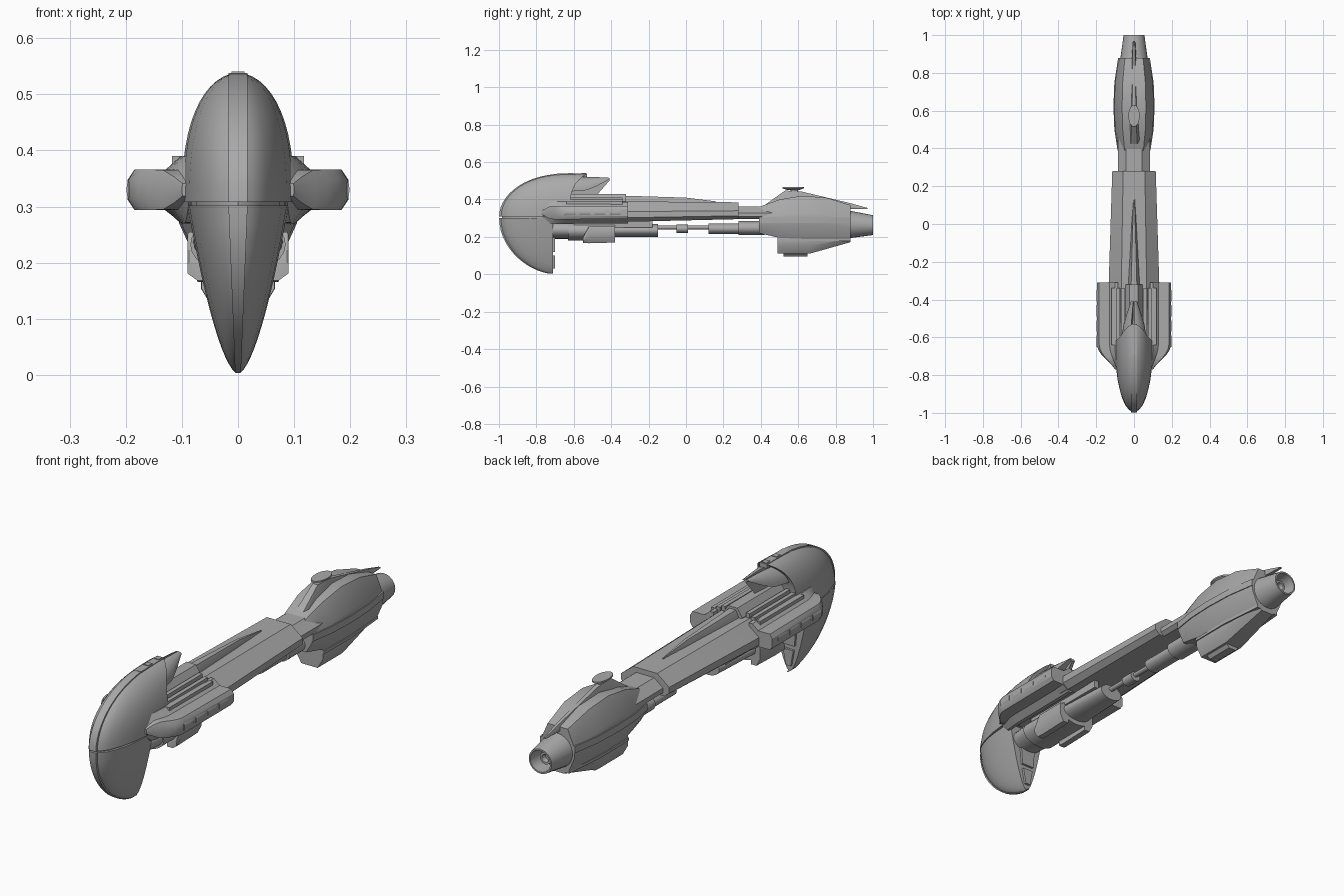
import bpy, bmesh, math

default_cube = bpy.data.objects.get("Cube")
if default_cube:
    bpy.data.objects.remove(default_cube, do_unlink=True)

hull_grey = bpy.data.materials.new("hull grey")
hull_grey.use_nodes = True
colour = (.4, .4, .4, 1)
hull_grey.diffuse_color = colour
hull_grey.node_tree.nodes["Principled BSDF"].inputs["Base Color"].default_value = colour


def finish(name, bm):
    """Turn a bmesh into a shaded object with the hull material."""
    bmesh.ops.recalc_face_normals(bm, faces=bm.faces)
    mesh = bpy.data.meshes.new(name)
    bm.to_mesh(mesh)
    bm.free()
    mesh.materials.append(hull_grey)
    obj = bpy.data.objects.new(name, mesh)
    bpy.context.collection.objects.link(obj)
    bpy.ops.object.select_all(action="DESELECT")
    obj.select_set(True)
    bpy.context.view_layer.objects.active = obj
    bpy.ops.object.shade_smooth_by_angle(angle=math.radians(32))


def loft(name, ring, stations, upright=False):
    """Skin a unit ring through stations of (position, width, low, high)."""
    bm = bmesh.new()
    loops = []
    for position, width, low, high in stations:
        loop = []
        for u, v in ring:
            across = low + v * (high - low)
            x = u * width
            place = (x, across, position) if upright else (x, position, across)
            loop.append(bm.verts.new(place))
        loops.append(loop)
    for first, second in zip(loops, loops[1:]):
        for i in range(len(ring)):
            bm.faces.new((first[i - 1], first[i], second[i], second[i - 1]))
    bm.faces.new(loops[0])
    bm.faces.new(loops[-1])
    finish(name, bm)


def spread(value, count):
    return list(value) if isinstance(value, tuple) else [value] * count


def mirrored(section):
    return section + [(-u, v) for u, v in reversed(section) if u > 0]


def skin(name, section, along, width, low, high, upright=False):
    """Build one centred part; single values hold along its whole length."""
    values = [spread(value, len(along)) for value in (width, low, high)]
    loft(name, mirrored(section), list(zip(along, *values)), upright)


def skin_pair(name, section, inner, along, width, low, high):
    """Build a left and a right part, starting at the inner x."""
    values = [spread(value, len(along)) for value in (width, low, high)]
    for label, side in (("left", 1), ("right", -1)):
        stations = []
        for position, reach, bottom, top in zip(along, *values):
            stations.append((position, side, bottom, top, reach))
        bm = bmesh.new()
        loops = [[bm.verts.new((s * (inner + u * reach), y, bottom + v * (top - bottom)))
                  for u, v in section] for y, s, bottom, top, reach in stations]
        for first, second in zip(loops, loops[1:]):
            for i in range(len(section)):
                bm.faces.new((first[i - 1], first[i], second[i], second[i - 1]))
        bm.faces.new(loops[0])
        bm.faces.new(loops[-1])
        finish(label + "_" + name, bm)


def chamfered(low, high):
    """Half section with its lower and upper corners cut."""
    return [(0, 0), (1 - low, 0), (1, low), (1, 1 - high), (1 - high, 1), (0, 1)]


def rounded(steps):
    """Half circle from bottom to top."""
    turns = [math.pi * i / steps for i in range(1, steps)]
    arc = [(math.sin(turn), (1 - math.cos(turn)) / 2) for turn in turns]
    return [(0, 0)] + arc + [(0, 1)]


# Shared sections
box = [(0, 0), (1, 0), (1, 1), (0, 1)]
disc = rounded(12)
body_section = chamfered(.2, .5)
rear_section = chamfered(.35, .4)
keel_section = chamfered(.4, .05)
bow_section = [(u, v * 1.8) for u, v in disc if v <= .5] + [(1, 1), (0, 1)]
pod_upper = [(0, 1), (.15, 1), (.4, .8), (.9, .8), (1, .65)]
pod_section = pod_upper + [(u, 1 - v) for u, v in reversed(pod_upper)]

# Bow: two shells meeting at a seam, each narrowing away from it
seam = .305


def lower_slice(t):
    front = -.71 - .286 * (1 - t * t) ** .6
    return seam - .003 - .3 * t, .09 * (1 - t) ** .6, front, -.71


def upper_slice(t):
    front = -.65 - .346 * math.sqrt(1 - t * t)
    width = .1 * math.sqrt(1 - t ** 2.5)
    return seam + .003 + .23 * t, width, front, -.62 + .09 * t ** 4


steps = 14
for label, slice_at in (("lower", lower_slice), ("upper", upper_slice)):
    slices = [slice_at(math.sin(math.pi / 2 * i / steps) * .996) for i in range(steps + 1)]
    loft(label + "_bow_shell", mirrored(bow_section), slices, upright=True)
    ridge = [(z, min(width, .017 if label == "upper" else z / 25 + .005), front - .003, front + .03)
             for z, width, front, back in slices]
    loft(label + "_bow_ridge", mirrored(box), ridge, upright=True)
skin("bow_seam_core", bow_section, (seam - .01, seam + .01), .086, -.985, -.65, upright=True)

# Crown strip with two hatches and the swept hood behind it
skin("crown_plate", box, (-.69, -.53), .017, .52, .538)
for y in (-.63, -.56):
    skin("crown_hatch", box, (y, y + .025), .012, .53, .541)
skin("crown_hood", disc[6:] + [(0, 0)], (-.62, -.53, -.48, -.41),
     (.07, .055, .04, .016), (.37, .38, .42, .5), (.515, .52, .52, .516))

# Notched back of the lower bow
skin("bow_back_spine", box, (.03, .1), (.012, .025), -.73, -.7, upright=True)
skin("bow_back_block", box, (.12, .24), (.03, .04), -.73, -.7, upright=True)

# Side pods: blunt noses opening out to a constant section, with studs
nose = [i / 6 for i in range(7)]
pod_half = [.06 * min(1, .3 + 2 * t) for t in nose] + [.057]
skin_pair("side_pod", pod_section, .085,
          tuple(-.77 + .13 * t for t in nose) + (-.31,),
          tuple(.015 + .095 * math.sin(t * math.pi / 2) ** 1.3 for t in nose) + (.112,),
          tuple(.33 - half for half in pod_half),
          tuple(.33 + half for half in pod_half))
for i in range(4):
    y = -.65 + .08 * i
    skin_pair("pod_stud", disc[::3], .194, (y, y + .06), .005, .315, .345)

# Long main body, collar, decks and neck
skin("main_body", body_section, (-.68, -.35, .28), (.09, .135, .115),
     (.28, .28, .295), (.39, .39, .385))
skin("body_collar", body_section, (-.36, -.31), .14, .28, .385)
skin("central_deck", body_section, (-.64, -.32), .045, .36, .43)
skin("central_fin", body_section, (-.32, 0, .16), (.03, .013, .003), .36, (.42, .41, .39))
for x, top in ((.05, .41), (.075, .4), (.1, .39)):
    skin_pair("deck_rail", box, x, (-.64, -.34), .018, .35, top)
skin("neck", body_section, (.26, .48), .086, .295, .363)

# Underslung drive and its coupling shaft
skin("lower_drive", disc, (-.72, -.64, -.4), (.07, .08, .08), .19, .285)
skin("drive_jacket", disc, (-.63, -.38), .085, .18, .285)
skin("drive_tail", disc, (-.4, -.15), (.07, .055), .2, .268)
skin("coupling_shaft", disc, (-.16, .13), .012, .24, .26)
skin("coupling_joint", disc, (-.05, .01), .025, .222, .265)
skin("shaft_sleeve", disc, (.12, .28), .04, .215, .272)
skin("shaft_socket", disc, (.28, .42), .05, .21, .285)
skin_pair("drive_plate", keel_section, .045, (-.55, -.52, -.38),
          .045, (.168, .166, .17), (.2, .255, .255))
skin_pair("drive_strut", box, .045, (-.6, -.18), .022, .25, .3)

# Rear hull with its side band, spine and vents
rear_along = (.39, .5, .62, .75, .88)
rear_width = (.083, .1, .105, .1, .08)
skin("rear_hull", rear_section, rear_along, rear_width,
     (.22, .195, .19, .19, .185), (.36, .4, .42, .41, .37))
skin("rear_hull_band", box, rear_along, tuple(w + .004 for w in rear_width), .275, .305)
skin("rear_spine", body_section, (.42, .53, .62, .88, .97),
     (.035, .024, .02, .012, .006), .35, (.37, .448, .442, .38, .355))
skin_pair("rear_vent", box, .03, (.51, .59), .034, .35, (.392, .405))

# Sensor mast and plate
skin("sensor_mast", disc, (.42, .46), .012, .56, .6, upright=True)
skin("sensor_plate", disc, (.45, .46, .467), (.015, .03, .03),
     (.545, .515, .515), (.605, .63, .63), upright=True)

# Belly keel
skin("rear_keel", keel_section, (.49, .66, .88), (.065, .066, .05), (.11, .11, .172), .22)
skin("keel_pad", keel_section, (.52, .65), .03, .094, .13)
skin("keel_flange", box, (.49, .68, .88), (.07, .072, .055), .178, .19)

# Open tail nozzle and inner thruster
skin("tail_nozzle", disc, (.85, 1, 1, .93), (.076, .055, .048, .042),
     (.19, .21, .217, .222), (.345, .316, .309, .304))
skin("inner_thruster", disc, (.92, .965, .965, .945), (.03, .026, .017, .013),
     (.233, .237, .246, .25), (.293, .289, .28, .276))
